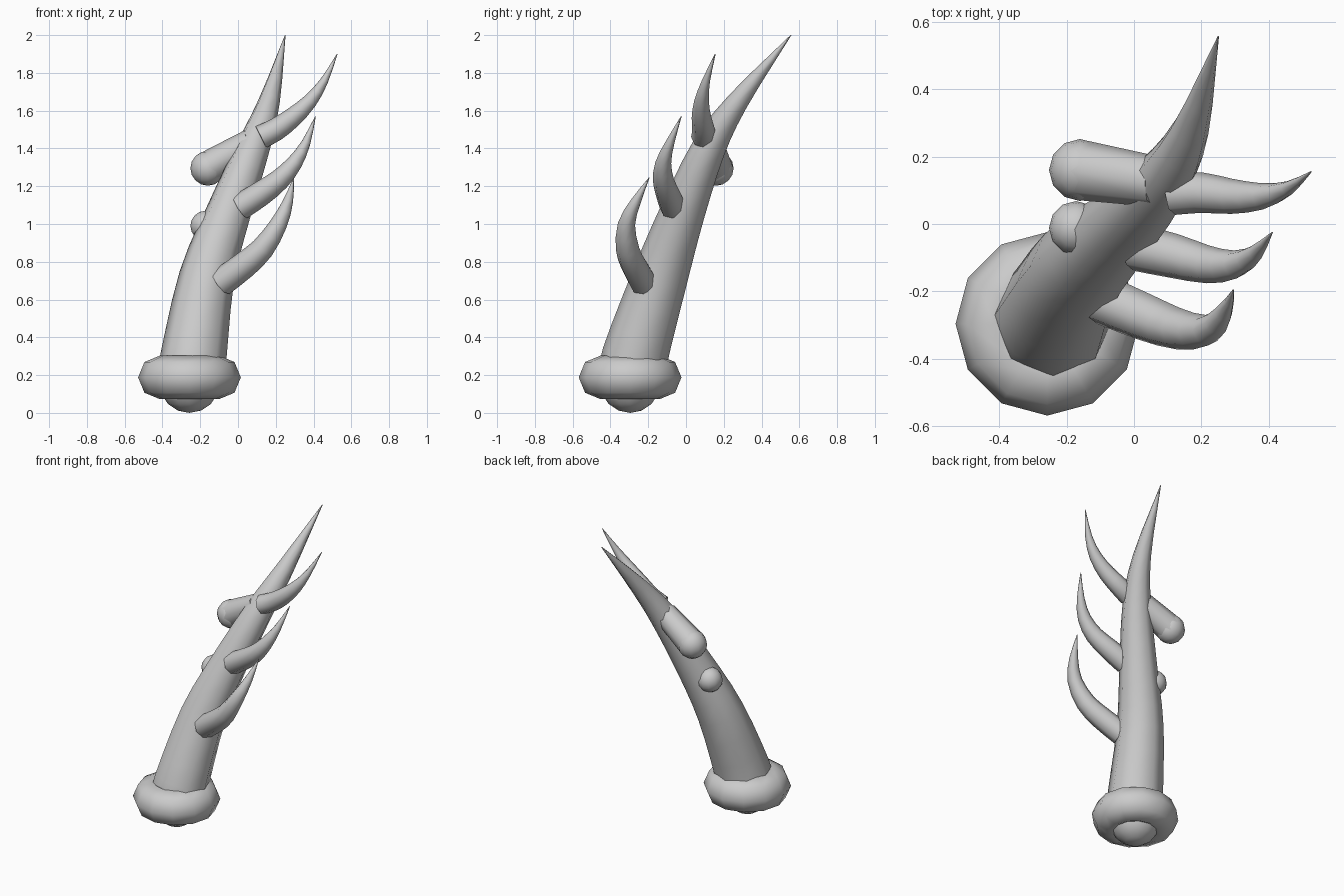
import bpy, bmesh, math
from mathutils import Vector

if "Cube" in bpy.data.objects:
    bpy.data.objects.remove(bpy.data.objects["Cube"])


def spline(points, t):
    # Catmull-Rom through (x, y, z, radius) points
    n = len(points) - 1
    i = min(int(t * n), n - 1)
    f = t * n - i
    p = [Vector(points[k]) for k in (max(i - 1, 0), i, i + 1, min(i + 2, n))]
    if i == 0:
        p[0] = 2 * p[1] - p[2]
    if i + 1 == n:
        p[3] = 2 * p[2] - p[1]
    return 0.5 * (2 * p[1] + (p[2] - p[0]) * f
                  + (2 * p[0] - 5 * p[1] + 4 * p[2] - p[3]) * f ** 2
                  + (3 * p[1] - p[0] - 3 * p[2] + p[3]) * f ** 3)


def smooth(obj, name):
    obj.name = name
    bpy.ops.object.select_all(action='DESELECT')
    obj.select_set(True)
    bpy.context.view_layer.objects.active = obj
    bpy.ops.object.shade_smooth_by_angle(angle=math.radians(52))


def horn(name, points, ref, steps=12, sides=8):
    # Tapered tube swept along a path
    bm = bmesh.new()
    rings = []
    for s in range(steps + 1):
        t = s / steps
        c = spline(points, t)
        d = spline(points, min(t + .02, 1)) - spline(points, max(t - .02, 0))
        tan = d.to_3d().normalized()
        u = (ref - tan * ref.dot(tan)).normalized()
        v = tan.cross(u)
        r = max(c[3], .002)
        rings.append([bm.verts.new(c.to_3d() + r * (u * math.cos(a) + v * math.sin(a)))
                      for a in (2 * math.pi * k / sides for k in range(sides))])
    for a, b in zip(rings, rings[1:]):
        for k in range(sides):
            j = (k + 1) % sides
            bm.faces.new((a[k], a[j], b[j], b[k]))
    bm.faces.new(rings[0][::-1])
    bm.faces.new(rings[-1])
    mesh = bpy.data.meshes.new(name)
    bm.to_mesh(mesh)
    bm.free()
    obj = bpy.data.objects.new(name, mesh)
    bpy.context.collection.objects.link(obj)
    smooth(obj, name)


def ball(name, loc, r):
    bpy.ops.mesh.primitive_uv_sphere_add(segments=12, ring_count=8, radius=r, location=loc)
    smooth(bpy.context.object, name)


X, Y = Vector((1, 0, 0)), Vector((0, 1, 0))

# Main beam
horn("main_beam", [(-.25, -.285, .18, .18), (-.235, -.27, .3, .175), (-.165, -.137, .72, .147),
                   (-.047, -.015, 1.07, .118), (.078, .12, 1.4, .09),
                   (.165, .275, 1.65, .057), (.25, .556, 2.0, .002)], X, 18)

# Three forward tines
tines = [
    [(-.09, -.225, .69, .075), (.03, -.275, .78, .071), (.13, -.31, .87, .062),
     (.215, -.315, 1.0, .046), (.265, -.265, 1.12, .027), (.295, -.195, 1.245, .002)],
    [(.01, -.07, 1.09, .07), (.12, -.095, 1.16, .066), (.22, -.12, 1.235, .056),
     (.3, -.12, 1.325, .042), (.36, -.085, 1.43, .024), (.41, -.025, 1.57, .002)],
    [(.12, .09, 1.46, .063), (.2, .093, 1.5, .06), (.29, .082, 1.565, .052),
     (.38, .082, 1.65, .039), (.455, .105, 1.755, .022), (.525, .155, 1.9, .002)],
]
for i, path in enumerate(tines):
    horn(f"tine_{i + 1}", path, Y, 10)

# Rounded stub and small knob on the back
horn("stub_shaft", [(.07, .125, 1.43, .075), (-.16, .16, 1.295, .09)], Y, 1)
ball("stub_end", (-.16, .16, 1.295), .092)
ball("knob", (-.172, -.012, .99), .08)

# Base ring and rounded foot
bpy.ops.mesh.primitive_torus_add(major_segments=12, minor_segments=8, major_radius=.157,
                                 minor_radius=.115, location=(-.257, -.296, .188))
smooth(bpy.context.object, "base_ring")
ball("base_foot", (-.257, -.296, .16), .16)
